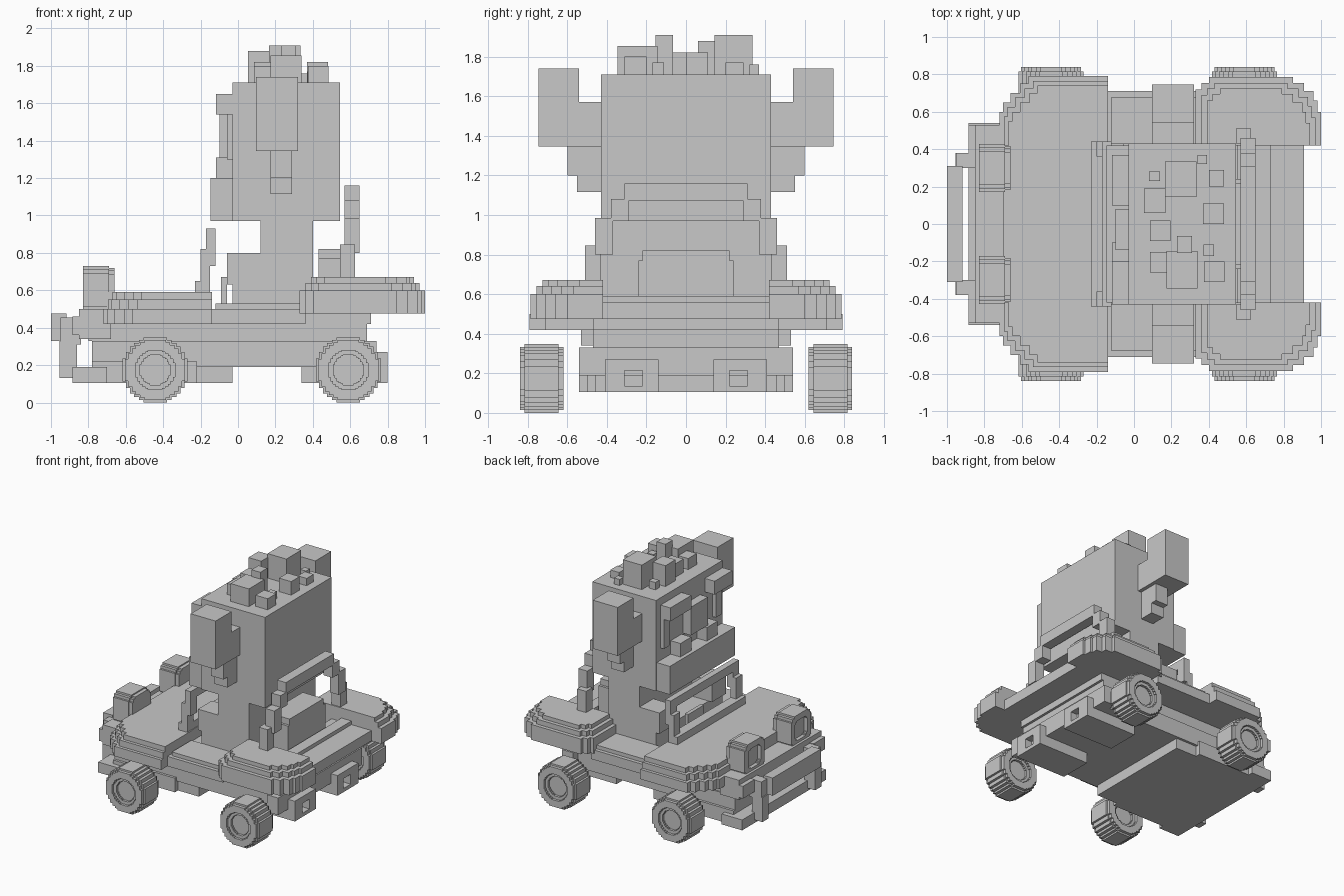
import bpy, bmesh, math

if "Cube" in bpy.data.objects:
    bpy.data.objects.remove(bpy.data.objects["Cube"])

grey = bpy.data.materials.new("plain grey")
grey.diffuse_color = (0.58, 0.58, 0.58, 1)
grey.use_nodes = True
grey.node_tree.nodes["Principled BSDF"].inputs["Base Color"].default_value = grey.diffuse_color


def finish(name, bm, mirror):
    bmesh.ops.recalc_face_normals(bm, faces=bm.faces)
    me = bpy.data.meshes.new(name)
    bm.to_mesh(me)
    bm.free()
    me.materials.append(grey)
    ob = bpy.data.objects.new(name, me)
    bpy.context.collection.objects.link(ob)
    if mirror:
        m = ob.modifiers.new("other side", 'MIRROR')
        m.use_axis = (False, True, False)
        m.use_mirror_merge = False
    return ob


def loft(name, rings, mirror=False):
    """Skin equal-length closed loops and cap both ends."""
    bm = bmesh.new()
    loops = [[bm.verts.new(p) for p in r] for r in rings]
    n = len(loops[0])
    for a, b in zip(loops, loops[1:]):
        for i in range(n):
            j = (i + 1) % n
            bm.faces.new((a[i], a[j], b[j], b[i]))
    bm.faces.new(loops[0])
    bm.faces.new(loops[-1])
    return finish(name, bm, mirror)


def prism(name, outline, z0, z1, mirror=False):
    return loft(name, [[(x, y, z) for x, y in outline] for z in (z0, z1)], mirror)


def box(name, x0, x1, y0, y1, z0, z1, mirror=False):
    return prism(name, [(x0, y0), (x1, y0), (x1, y1), (x0, y1)], z0, z1, mirror)


def mid(name, x0, x1, w, z0, z1):
    return box(name, x0, x1, -w, w, z0, z1)


def stairs(pts, x_first):
    """Turn a sloping chain of points into right-angled steps."""
    out = [pts[0]]
    for a, b in zip(pts, pts[1:]):
        out += [(b[0], a[1]) if x_first else (a[0], b[1]), b]
    return out


def stepped_disc(q):
    """Closed unit outline with blocky steps, from one quarter."""
    quarter = stairs(q, True)
    half = quarter + [(-x, y) for x, y in reversed(quarter)]
    return half + [(-x, -y) for x, y in half]


disc = stepped_disc([(1, .36), (.9, .55), (.78, .72), (.65, .83), (.5, .92), (.36, 1)])
blocky = stepped_disc([(1, .7), (.88, .88), (.7, 1)])

# wheels with recessed hubs on both faces
hub = [(.08, .80), (.08, .82), (.105, .82), (.105, .84), (.16, .84), (.16, .815), (.174, .815)]
steps = [(r, 1.46 - y) for r, y in hub] + hub[::-1]
for label, cx in (("front", -.443), ("rear", .59)):
    loft(label + "_wheels", [[(cx + r * u, y, .174 + r * v) for u, v in disc]
                             for r, y in steps], True)

# chassis
mid("underbody", -.78, .74, .48, .19, .33)
mid("rear_crossbar", .64, .74, .54, .19, .33)
mid("front_skid_plate", -.885, -.03, .46, .105, .19)
mid("skid_plate_wings", -.78, -.22, .50, .105, .22)
mid("front_lower_bumper", -.885, -.70, .54, .105, .19)
mid("hull", -.80, .69, .47, .33, .42)
mid("cabin_floor", -.82, .71, .47, .42, .50)
mid("nose_panel", -.85, -.68, .53, .34, .50)

# square exhaust boxes with open ends
hole = [(.14, .105), (.41, .105), (.41, .27), (.14, .27)]
bore = [(.22, .135), (.31, .135), (.31, .215), (.22, .215)]
loft("exhausts", [[(x, y, z) for y, z in ring]
                  for x, ring in ((.34, hole), (.80, hole), (.80, bore), (.70, bore))], True)

# front bumper
mid("bumper_bar", -1.0, -.918, .31, .33, .475)
box("bumper_brackets", -.948, -.84, .30, .38, .31, .455, True)
box("bumper_legs", -.955, -.86, .30, .38, .13, .33, True)
box("bumper_corners", -.885, -.80, .38, .53, .36, .46, True)

# front fenders and hood: stacked stepped slabs
chain = [(-.72, .53), (-.70, .60), (-.66, .65), (-.61, .70), (-.565, .75), (-.52, .79)]
for i, (z0, z1) in enumerate(((.42, .50), (.50, .55), (.55, .59))):
    d = .025 * i
    pts = stairs([(x + d, y - d) for x, y in chain], False)
    prism("front_fender_%d" % i, [(-.72 + d, .39)] + pts + [(-.14, .79 - d), (-.14, .39)],
          z0, z1, True)
mid("hood", -.70, -.145, .42, .48, .59)

# headlights
steps = [(.118, -.66), (.118, -.69), (.128, -.69), (.128, -.83), (.08, -.83), (.08, -.80)]
loft("headlights", [[(x, .30 + r * u, .602 + r * v) for u, v in blocky] for r, x in steps], True)

# side sills
box("side_sills", -.14, .36, .40, .71, .42, .50, True)
box("sill_tops", -.12, .33, .43, .68, .50, .53, True)

# rear fenders
left = [(.33, .68), (.36, .72), (.40, .755), (.45, .785)]
right = [(.76, .785), (.85, .755), (.91, .71), (.96, .66), (.98, .60), (1.0, .54)]
for i, (z0, z1) in enumerate(((.475, .60), (.60, .64), (.64, .672))):
    d = .03 * i
    a = stairs([(x + d, y - d) for x, y in left], False)
    b = stairs([(x - d, y - d) for x, y in right], True)
    prism("rear_fender_%d" % i, [(.33 + d, .42)] + a + b + [(1 - d, .42)], z0, z1, True)
mid("rear_deck", .55, .91, .43, .475, .56)
mid("rear_deck_step", .64, .73, .43, .475, .59)
mid("rear_seat", .43, .62, .24, .50, .77)
mid("rear_seat_top", .43, .62, .22, .77, .82)

# windshield frame, leaning back
mid("windshield_base", -.23, -.15, .44, .57, .65)
box("windshield_posts", -.20, -.15, .36, .44, .65, .82, True)
box("windshield_corners", -.17, -.12, .36, .44, .73, .93, True)
mid("windshield_top", -.17, -.12, .44, .86, .93)
mid("steering_column", -.09, -.06, .10, .50, .67)

# roll bar
box("roll_bar_feet", .545, .625, .43, .51, .60, .845, True)
box("roll_bar_posts", .57, .65, .37, .46, .80, .985, True)
box("roll_bar_shoulders", .57, .65, .29, .38, .97, 1.08, True)
mid("roll_bar_top", .57, .65, .31, 1.07, 1.16)

# driver
mid("lap", -.03, .40, .43, .50, .63)
mid("torso", .12, .40, .43, .50, .98)
box("forearms", -.06, .15, .25, .43, .63, .80, True)
mid("head", -.03, .545, .43, .97, 1.71)
box("ears", .095, .32, .54, .745, 1.345, 1.74, True)
box("ear_bridges", .095, .32, .42, .55, 1.345, 1.57, True)
box("ear_lobes", .175, .29, .42, .60, 1.20, 1.35, True)
box("ear_lobe_tips", .175, .29, .42, .55, 1.115, 1.20, True)

# face
mid("jaw", -.148, -.03, .42, .97, 1.20)
box("teeth", -.118, -.03, .10, .24, 1.20, 1.31, True)
box("left_brow", -.118, -.03, .10, .37, 1.54, 1.65)
box("right_brow", -.118, -.03, -.43, -.20, 1.54, 1.65)
box("nose", -.10, -.03, -.14, .08, 1.31, 1.54)
box("eye_frames", -.06, -.03, .30, .37, 1.30, 1.54, True)

# tufts of hair: x, y, width in x, width in y, top
tufts = [(.11, .255, .06, .05, 1.77), (.25, .24, .17, .19, 1.91), (.44, .245, .08, .09, 1.77),
         (.365, .345, .05, .05, 1.76), (.11, .125, .115, .13, 1.88), (.425, .055, .11, .11, 1.82),
         (.14, -.035, .11, .11, 1.82), (.27, -.11, .08, .09, 1.91), (.40, -.14, .055, .06, 1.77),
         (.43, -.255, .11, .11, 1.80), (.13, -.205, .09, .11, 1.80), (.257, -.245, .165, .2, 1.855)]
for i, (x, y, w, d, top) in enumerate(tufts):
    box("hair_tuft_%d" % i, x - w / 2, x + w / 2, y - d / 2, y + d / 2, 1.70, top)
